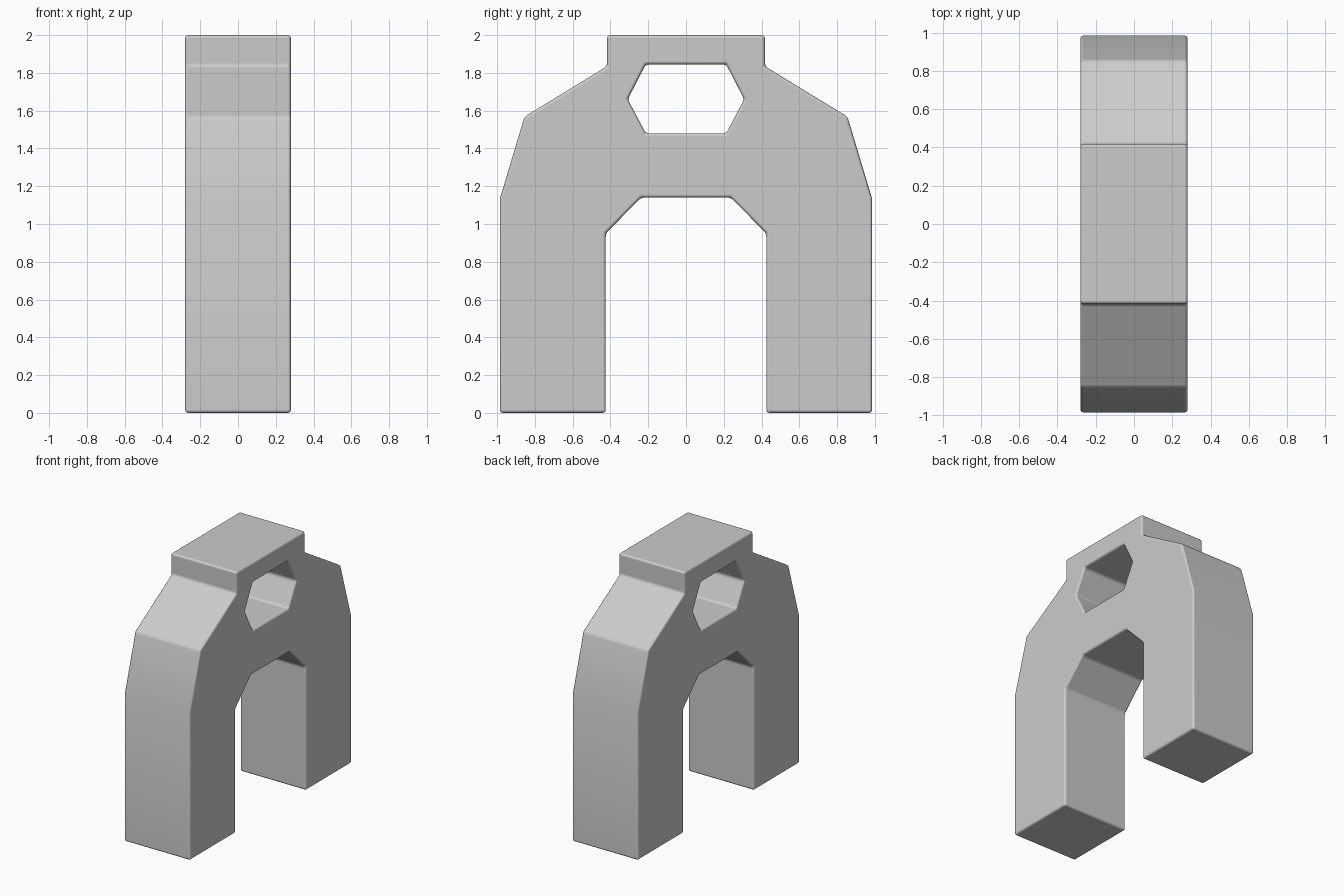
import bpy, bmesh, math
from mathutils import Vector

if "Cube" in bpy.data.objects:
    bpy.data.objects.remove(bpy.data.objects["Cube"])

HALF_DEPTH = 0.28

# Half outline of the arch in (y, z), wrapping around half of the hex window
half_profile = [
    (0, 1.14), (0.237, 1.14), (0.425, 0.95), (0.425, 0),      # inner arch
    (0.985, 0), (0.985, 1.135), (0.855, 1.568),               # leg and shoulder
    (0.418, 1.835), (0.418, 2), (0, 2),                       # top block
    (0, 1.845), (0.213, 1.845), (0.308, 1.66), (0.213, 1.48), (0, 1.48),  # window
]

bm = bmesh.new()
face = bm.faces.new([bm.verts.new((-HALF_DEPTH, y, z)) for y, z in half_profile])
ext = bmesh.ops.extrude_face_region(bm, geom=[face], use_keep_orig=True)
new_verts = [g for g in ext["geom"] if isinstance(g, bmesh.types.BMVert)]
bmesh.ops.translate(bm, verts=new_verts, vec=Vector((2 * HALF_DEPTH, 0, 0)))

# Open the centre seam so the mirrored half joins cleanly
seam = [f for f in bm.faces if all(abs(v.co.y) < 1e-5 for v in f.verts)]
bmesh.ops.delete(bm, geom=seam, context='FACES')
bmesh.ops.recalc_face_normals(bm, faces=bm.faces)
# Make sure the shell faces outward
top = max(bm.faces, key=lambda f: f.calc_center_median().z)
if top.normal.z < 0:
    bmesh.ops.reverse_faces(bm, faces=bm.faces)

mesh = bpy.data.meshes.new("arch_body")
bm.to_mesh(mesh)
bm.free()
arch = bpy.data.objects.new("arch_body", mesh)
bpy.context.collection.objects.link(arch)

# Smooth shading with sharp edges kept
bpy.context.view_layer.objects.active = arch
arch.select_set(True)
bpy.ops.object.shade_smooth()

# Mirror to the other leg, then soften the edges
mirror = arch.modifiers.new("mirror", 'MIRROR')
mirror.use_axis = (False, True, False)
mirror.use_clip = True
bevel = arch.modifiers.new("soft_edges", 'BEVEL')
bevel.width = 0.016
bevel.segments = 3
bevel.limit_method = 'ANGLE'
bevel.angle_limit = math.radians(30)
bevel.harden_normals = True
